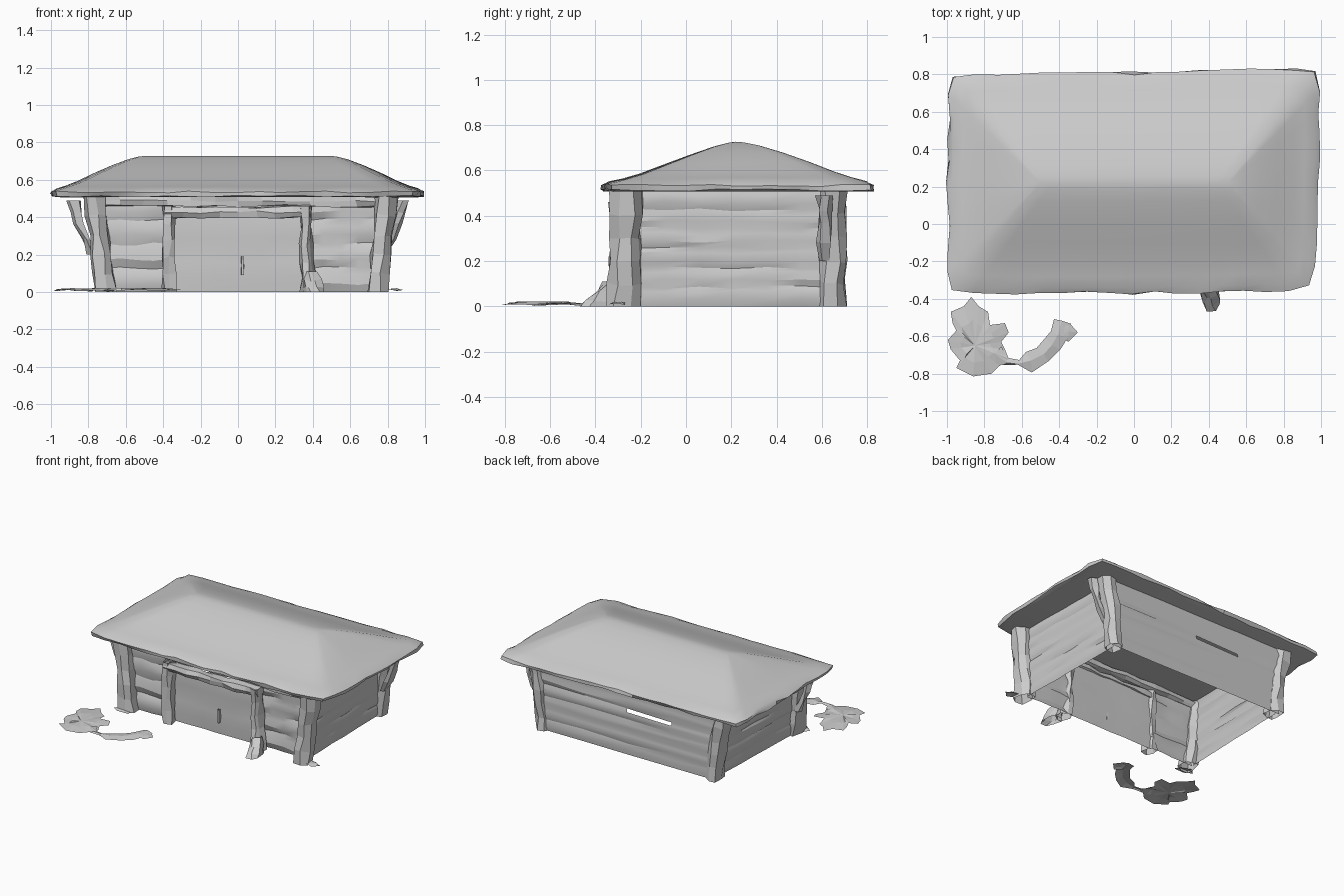
import bpy, bmesh, math, random
from mathutils import Vector

if "Cube" in bpy.data.objects:
    bpy.data.objects.remove(bpy.data.objects["Cube"])

random.seed(4)


def jit(a):
    return random.uniform(-a, a)


def make(name, verts, faces, angle=None, recalc=True):
    me = bpy.data.meshes.new(name)
    me.from_pydata([tuple(v) for v in verts], [], faces)
    ob = bpy.data.objects.new(name, me)
    bpy.context.collection.objects.link(ob)
    bm = bmesh.new()
    bm.from_mesh(me)
    bmesh.ops.remove_doubles(bm, verts=bm.verts, dist=0.0005)
    if recalc:
        bmesh.ops.recalc_face_normals(bm, faces=bm.faces)
    bm.to_mesh(me)
    bm.free()
    if angle:
        bpy.ops.object.select_all(action='DESELECT')
        ob.select_set(True)
        bpy.context.view_layer.objects.active = ob
        bpy.ops.object.shade_smooth_by_angle(angle=math.radians(angle))
    return ob


def rings_to_faces(count, n, caps=True):
    faces = [(r * n + i, r * n + (i + 1) % n, (r + 1) * n + (i + 1) % n, (r + 1) * n + i)
             for r in range(count - 1) for i in range(n)]
    if caps:
        faces += [tuple(range(n)), tuple(range((count - 1) * n, count * n))]
    return faces


def timber(name, path, rings=6, n=7, rough=0.011, axis='z'):
    """Rough hewn beam; path = keys of (x, y, z, half_a, half_b). Posts are open at the ends."""
    verts = []
    for r in range(rings):
        f = r / (rings - 1) * (len(path) - 1)
        k = min(int(f), len(path) - 2)
        x, y, z, a, b = [p + (q - p) * (f - k) for p, q in zip(path[k], path[k + 1])]
        for i in range(n):
            t = 2 * math.pi * (i + 0.5) / n
            c, s = math.cos(t), math.sin(t)
            m = max(abs(c), abs(s)) ** 0.8      # squarish section
            u, v = a * c / m + jit(rough), b * s / m + jit(rough)
            w = jit(rough) if 0 < r < rings - 1 else 0
            verts.append((x + u, y + v, z + w) if axis == 'z' else (x + w, y + u, z + v))
    return make(name, verts, rings_to_faces(rings, n, caps=axis != 'z'))


def board_wall(name, p, q, z0, z1, boards, out, depth=0.008, lean=0.0, cols=6, gap=None):
    """Sheet wall of worn horizontal boards from p to q, bulging along out."""
    p, q, out = Vector(p), Vector(q), Vector(out)
    levels = []
    for b in range(boards):
        for f, d in ((0.0, 0), (0.35, 1), (0.75, 0.7)):
            levels.append(((b + f) / boards, d))
    levels.append((1, 0))
    verts, faces = [], []
    for r, (h, d) in enumerate(levels):
        edge = r in (0, len(levels) - 1)
        for c in range(cols + 1):
            xy = p.lerp(q, c / cols) + out * (d * depth + lean * h + jit(depth * 0.5))
            z = z0 + (z1 - z0) * h + (0 if edge else jit(0.009))
            verts.append((xy.x, xy.y, z))
    w = cols + 1
    for r in range(len(levels) - 1):
        for c in range(cols):
            if (r, c) != gap:
                faces.append((r * w + c, r * w + c + 1, (r + 1) * w + c + 1, (r + 1) * w + c))
    return make(name, verts, faces, 25, recalc=False)


# Thatched hip roof: rings shrink from the eave to the ridge line
NX, NY = 16, 10
CORNERS = [(-0.985, -0.365), (0.955, -0.345), (0.985, 0.83), (-0.98, 0.80)]
BOW = (0.015, 0.015, -0.008, 0.012)
outline = []
for k, n in enumerate((NX, NY, NX, NY)):
    a, b = Vector(CORNERS[k]), Vector(CORNERS[(k + 1) % 4])
    nrm = Vector((b.y - a.y, a.x - b.x)).normalized()
    ridge_a, ridge_b = [Vector((0.5 if v.x > 0 else -0.5, 0.22)) for v in (a, b)]
    for i in range(n):
        f = i / n
        pt = a.lerp(b, f) + nrm * BOW[k] * math.sin(math.pi * f)
        if i == 0:
            pt = pt.lerp(Vector((0, 0.22)), 0.015)
        ramp = (0, min(1, 3 * f), 1, min(1, 3 * (1 - f)))[k]
        outline.append((pt, ridge_a.lerp(ridge_b, f), ramp))
LEVELS = [(0.05, 0.508), (0.0, 0.513), (0.0, 0.534), (0.05, 0.55), (0.15, 0.564), (0.28, 0.586),
          (0.45, 0.624), (0.65, 0.668), (0.83, 0.705), (0.94, 0.722), (1.0, 0.727)]
verts = []
for r, (t, z) in enumerate(LEVELS):
    rag = 0.011 if r in (1, 2) else 0.004 if r < 4 else 0
    for pt, rd, ramp in outline:
        v = pt.lerp(rd, t)
        bulge = ramp * 0.011 * math.sin(math.pi * t) if r > 2 else 0
        verts.append((v.x + jit(rag), v.y + jit(rag), z + bulge + jit(rag * 0.5)))
n = len(outline)
make("roof", verts, rings_to_faces(len(LEVELS), n, caps=False) + [tuple(range(n))], 35)

# Corner posts lean outward toward the eaves
for side, sx in (("left", -1), ("right", 1)):
    off = 0.0 if sx < 0 else 0.035
    timber(f"front_post_{side}", [(sx * (0.71 + off), -0.275, 0, 0.055, 0.075),
                                  (sx * (0.735 + off), -0.265, 0.25, 0.05, 0.065),
                                  (sx * (0.77 + off * 0.6), -0.265, 0.515, 0.06, 0.072)])
    bx = 0.69 if sx < 0 else 0.72
    timber(f"back_post_{side}", [(sx * bx, 0.645, 0, 0.05, 0.06),
                                 (sx * (bx + 0.03), 0.645, 0.25, 0.05, 0.06),
                                 (sx * (bx + 0.075), 0.645, 0.515, 0.06, 0.06)])
    by = 0.61 if sx > 0 else -0.22
    timber(f"eave_brace_{side}", [(sx * 0.78, by, 0.2, 0.02, 0.025),
                                  (sx * 0.85, by, 0.36, 0.022, 0.028),
                                  (sx * 0.885, by, 0.49, 0.035, 0.03)], rings=5, n=5)

# Plank walls
board_wall("right_wall", (0.745, -0.24), (0.735, 0.66), 0, 0.515, 6, (1, 0), lean=0.02)
board_wall("left_wall", (-0.70, 0.66), (-0.72, -0.24), 0, 0.515, 6, (-1, 0), lean=0.02)
board_wall("back_wall", (0.75, 0.675), (-0.72, 0.675), 0, 0.515, 6, (0, 1),
           depth=0.006, cols=4, gap=(11, 2))
board_wall("front_wall_left", (-0.72, -0.24), (-0.36, -0.24), 0, 0.515, 4, (0, -1), depth=0.013, cols=4)
board_wall("front_wall_right", (0.36, -0.24), (0.74, -0.24), 0, 0.515, 4, (0, -1), depth=0.013, cols=4)

# Doorway: frame, lintel, door and handle
board_wall("door", (-0.36, -0.245), (0.36, -0.245), 0, 0.43, 2, (0, -1), depth=0.006)
timber("door_post_left", [(-0.37, -0.285, 0, 0.035, 0.05), (-0.37, -0.28, 0.46, 0.032, 0.05)])
timber("door_post_right", [(0.38, -0.29, 0, 0.045, 0.055), (0.365, -0.285, 0.2, 0.03, 0.05),
                           (0.365, -0.285, 0.46, 0.03, 0.055)])
timber("lintel", [(-0.39, -0.285, 0.42, 0.05, 0.03), (0.39, -0.285, 0.43, 0.05, 0.03)],
       rings=9, rough=0.008, axis='x')
timber("top_beam", [(-0.76, -0.255, 0.487, 0.03, 0.028), (0.76, -0.255, 0.487, 0.03, 0.028)],
       rings=13, rough=0.008, axis='x')
timber("door_handle", [(0.025, -0.26, 0.09, 0.008, 0.012), (0.025, -0.262, 0.19, 0.007, 0.012)],
       rings=3, n=4, rough=0.002)

# Stone heap at the foot of the right door post
timber("foot_stones", [(0.41, -0.39, 0, 0.055, 0.085), (0.40, -0.36, 0.04, 0.05, 0.055),
                       (0.39, -0.33, 0.11, 0.025, 0.03)], rings=4, n=8, rough=0.012)


def patch(name, centre, rim):
    """Low crumpled ground patch fanned around a raised centre."""
    c = Vector(centre)
    n = len(rim)
    verts = [(c.x, c.y, 0.018)]
    verts += [(*c.lerp(Vector(p), 0.55), 0.016 + jit(0.006)) for p in rim]
    verts += [(*p, 0.009 + jit(0.008)) for p in rim]
    faces = []
    for i in range(n):
        j = (i + 1) % n
        faces += [(0, 1 + i, 1 + j), (1 + i, 1 + n + i, 1 + n + j, 1 + j)]
    return make(name, verts, faces)


# Ground litter
patch("ground_patch", (-0.85, -0.65),
      [(-0.87, -0.39), (-0.91, -0.44), (-0.98, -0.47), (-0.97, -0.53), (-0.95, -0.57), (-0.995, -0.62),
       (-0.98, -0.67), (-0.93, -0.73), (-0.95, -0.77), (-0.86, -0.815), (-0.76, -0.80), (-0.72, -0.76),
       (-0.67, -0.72), (-0.69, -0.67), (-0.71, -0.63), (-0.67, -0.58), (-0.69, -0.53), (-0.77, -0.54),
       (-0.78, -0.47), (-0.83, -0.44)])
trail = [(-0.74, -0.69, 0.05), (-0.68, -0.735, 0.03), (-0.62, -0.745, 0.015), (-0.56, -0.735, 0.06),
         (-0.49, -0.70, 0.055), (-0.44, -0.64, 0.05), (-0.40, -0.585, 0.05), (-0.385, -0.52, 0.045)]
verts = []
for i, (x, y, w) in enumerate(trail):
    a, b = trail[max(i - 1, 0)], trail[min(i + 1, len(trail) - 1)]
    nv = Vector((a[1] - b[1], b[0] - a[0])).normalized() * w
    for s in (-1, 0, 1):
        verts.append((x + nv.x * s + jit(0.01), y + nv.y * s + jit(0.01),
                      0.006 + (0.014 if s == 0 else abs(jit(0.01)))))
make("ground_trail", verts, [(i * 3 + k, i * 3 + k + 1, i * 3 + k + 4, i * 3 + k + 3)
                             for i in range(len(trail) - 1) for k in (0, 1)])
patch("trail_tip", (-0.35, -0.575), [(-0.38, -0.53), (-0.40, -0.60), (-0.35, -0.63), (-0.30, -0.58), (-0.345, -0.53)])
patch("right_litter", (0.85, -0.30), [(0.80, -0.27), (0.80, -0.33), (0.85, -0.34), (0.89, -0.30), (0.85, -0.27)])
patch("left_litter", (-0.74, -0.34), [(-0.67, -0.32), (-0.76, -0.29), (-0.80, -0.33), (-0.75, -0.37), (-0.66, -0.36)])
